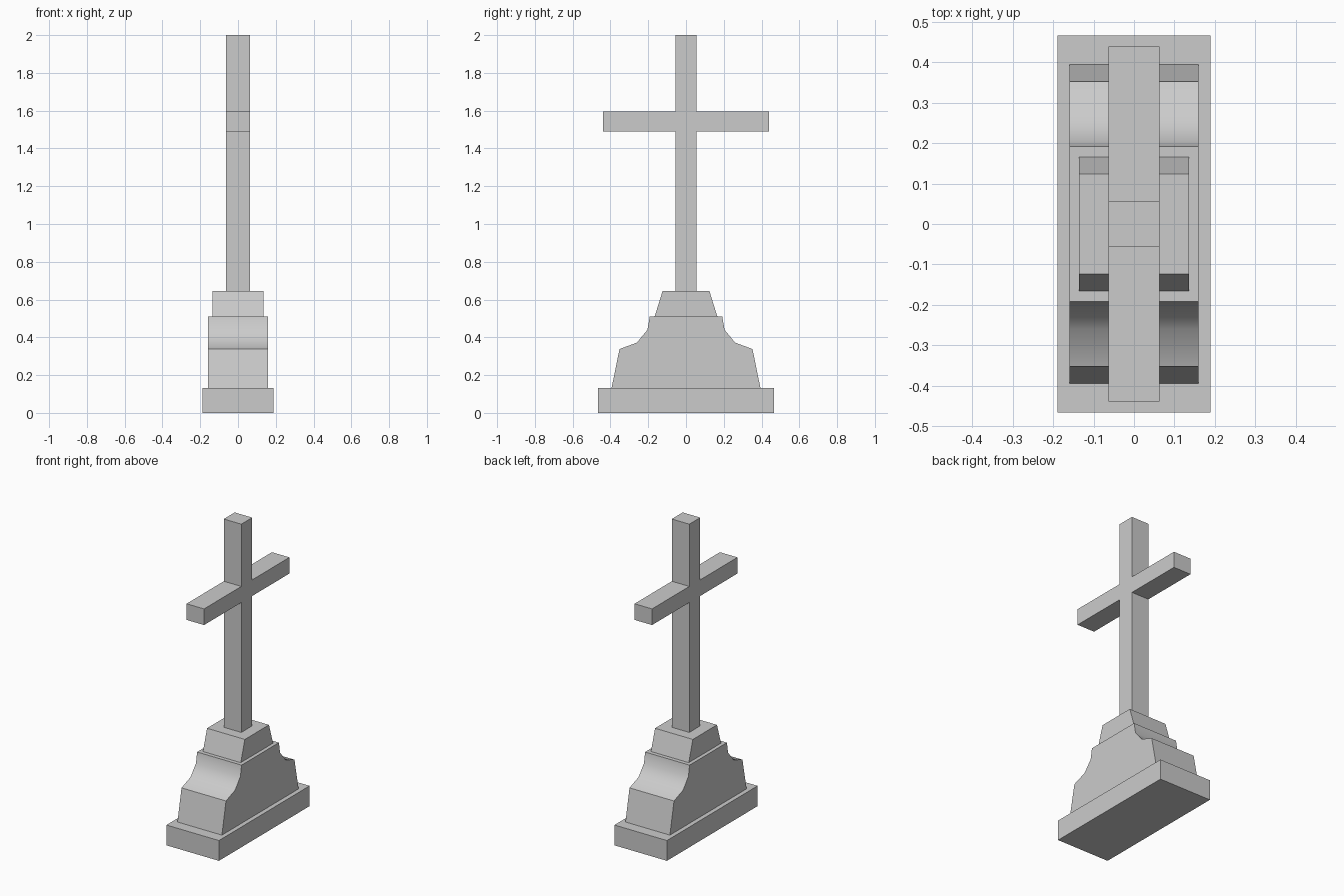
import bpy
import bmesh

if "Cube" in bpy.data.objects:
    bpy.data.objects.remove(bpy.data.objects["Cube"])


def extruded_profile(name, half_outline, half_width):
    """Mirror a (y, z) half outline across y = 0 and extrude it along x."""
    outline = half_outline + [(-y, z) for y, z in reversed(half_outline)]
    bm = bmesh.new()
    face = bm.faces.new([bm.verts.new((-half_width, y, z)) for y, z in outline])
    result = bmesh.ops.extrude_face_region(bm, geom=[face])
    moved = [v for v in result["geom"] if isinstance(v, bmesh.types.BMVert)]
    bmesh.ops.translate(bm, verts=moved, vec=(2 * half_width, 0, 0))
    bmesh.ops.recalc_face_normals(bm, faces=bm.faces)
    mesh = bpy.data.meshes.new(name)
    bm.to_mesh(mesh)
    bm.free()
    obj = bpy.data.objects.new(name, mesh)
    bpy.context.collection.objects.link(obj)
    return obj


# Flat slab on the ground
extruded_profile("base_slab", [(0.466, 0), (0.466, 0.132)], 0.189)

# Plinth with concave shoulders, softly shaded across the curve
plinth = extruded_profile("plinth", [(0.394, 0.132), (0.352, 0.338), (0.26, 0.372),
                                     (0.204, 0.44), (0.192, 0.51)], 0.16)
bpy.context.view_layer.objects.active = plinth
plinth.select_set(True)
bpy.ops.object.shade_smooth_by_angle(angle=0.6)

# Tapered block under the cross
extruded_profile("upper_block", [(0.166, 0.51), (0.124, 0.645)], 0.136)

# Upright and arms in one outline
extruded_profile("cross", [(0.056, 0.645), (0.056, 1.49), (0.439, 1.49),
                           (0.439, 1.595), (0.056, 1.595), (0.056, 2.0)], 0.063)
